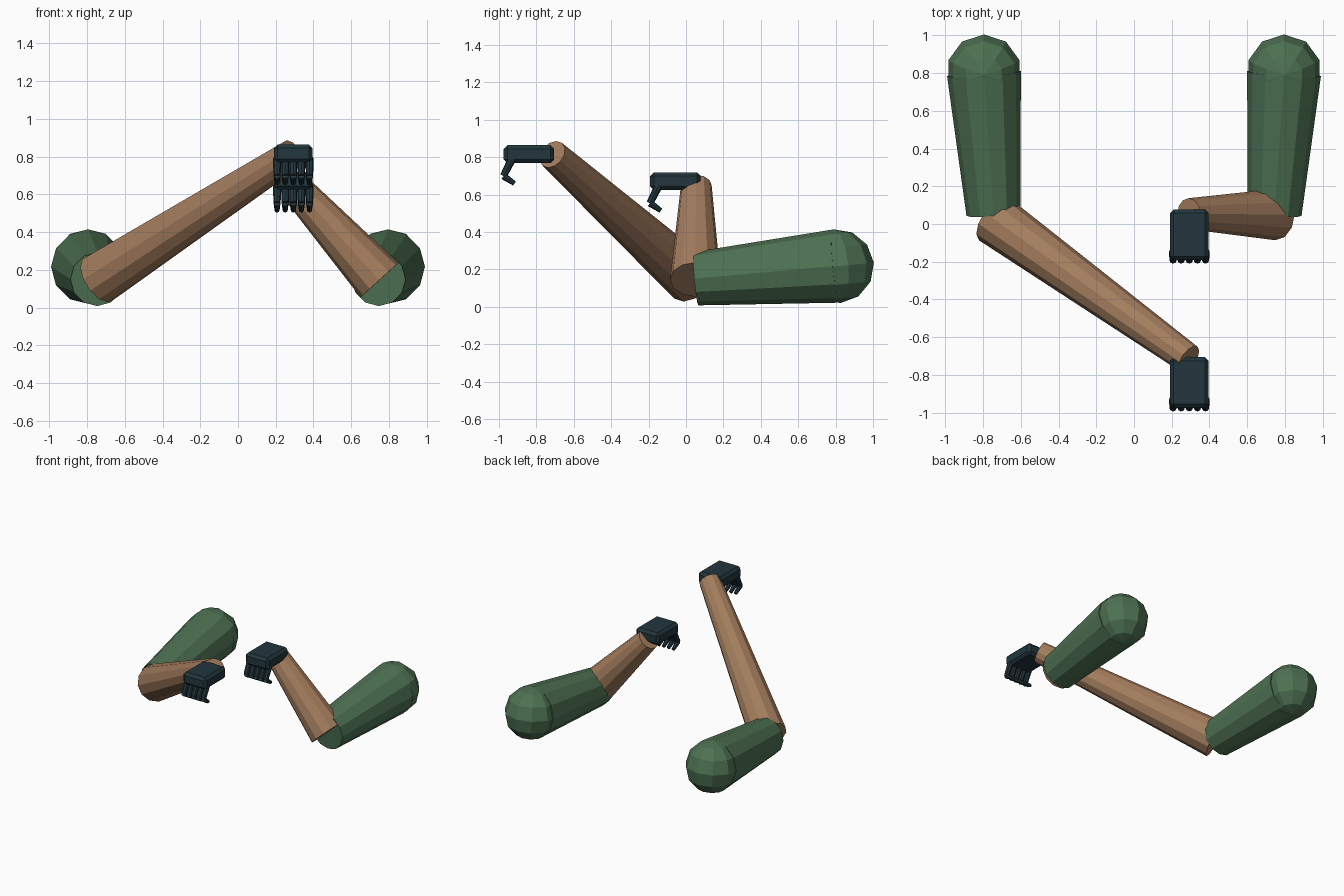
import bpy, bmesh, math
from mathutils import Vector, Matrix

if "Cube" in bpy.data.objects:
    bpy.data.objects.remove(bpy.data.objects["Cube"])


def material(name, rgb):
    m = bpy.data.materials.new(name)
    m.diffuse_color = (*rgb, 1)
    m.use_nodes = True
    m.node_tree.nodes["Principled BSDF"].inputs["Base Color"].default_value = m.diffuse_color
    return m


SLEEVE = material("sleeve green", (0.075, 0.165, 0.085))
SKIN = material("skin brown", (0.37, 0.205, 0.112))
GLOVE = material("glove dark teal", (0.016, 0.037, 0.047))


def finish(bm, name, mat):
    bmesh.ops.recalc_face_normals(bm, faces=bm.faces)
    me = bpy.data.meshes.new(name)
    bm.to_mesh(me)
    bm.free()
    me.materials.append(mat)
    ob = bpy.data.objects.new(name, me)
    bpy.context.collection.objects.link(ob)
    return ob


def add_limb(bm, a, b, ra, rb, sides):
    """Capped tapered tube from a to b."""
    a, b = Vector(a), Vector(b)
    d = b - a
    rot = d.to_track_quat('Z', 'Y').to_matrix().to_4x4()
    bmesh.ops.create_cone(bm, cap_ends=True, segments=sides, radius1=ra, radius2=rb,
                          depth=d.length, matrix=Matrix.Translation((a + b) / 2) @ rot)


def limb(name, a, b, ra, rb, mat, sides=12):
    bm = bmesh.new()
    add_limb(bm, a, b, ra, rb, sides)
    return finish(bm, name, mat)


# Upper arms with rounded shoulders
for side, s in (("left", -1), ("right", 1)):
    shoulder = (s * 0.795, 0.797, 0.217)
    limb(side + "_upper_arm", shoulder, (s * 0.745, 0.053, 0.15), 0.196, 0.143, SLEEVE)
    bm = bmesh.new()
    tilt = Matrix.Rotation(math.radians(5.5), 4, 'X')
    bmesh.ops.create_uvsphere(
        bm, u_segments=10, v_segments=6, radius=0.198,
        matrix=Matrix.Translation((s * 0.795, 0.807, 0.217)) @ tilt)
    finish(bm, side + "_shoulder", SLEEVE)

# Forearms
limb("left_forearm", (-0.74, 0.025, 0.15), (0.29, -0.715, 0.815), 0.138, 0.08, SKIN)
limb("right_forearm", (0.75, 0.05, 0.145), (0.29, 0.055, 0.65), 0.136, 0.082, SKIN)


def hand(side, x, y, z):
    """Palm and curled fingers; y is the wrist edge, z the palm centre."""
    bm = bmesh.new()
    bmesh.ops.create_cube(bm, size=1, matrix=Matrix.Translation((x, y - 0.135, z))
                          @ Matrix.Diagonal((0.205, 0.27, 0.096, 1)))
    bmesh.ops.bevel(bm, geom=bm.edges[:], offset=0.02, segments=1,
                    affect='EDGES', profile=0.5)
    finish(bm, side + "_palm", GLOVE)
    # Two-jointed fingers
    bm = bmesh.new()
    for i in range(5):
        fx = x + (i - 2) * 0.043
        base = (fx, y - 0.225, z - 0.025)
        knuckle = (fx, y - 0.271, z - 0.117)
        tip = (fx, y - 0.212, z - 0.157)
        add_limb(bm, base, knuckle, 0.022, 0.019, 8)
        add_limb(bm, knuckle, tip, 0.019, 0.013, 8)
    finish(bm, side + "_fingers", GLOVE)


hand("left", 0.293, -0.705, 0.816)
hand("right", 0.293, 0.078, 0.671)
